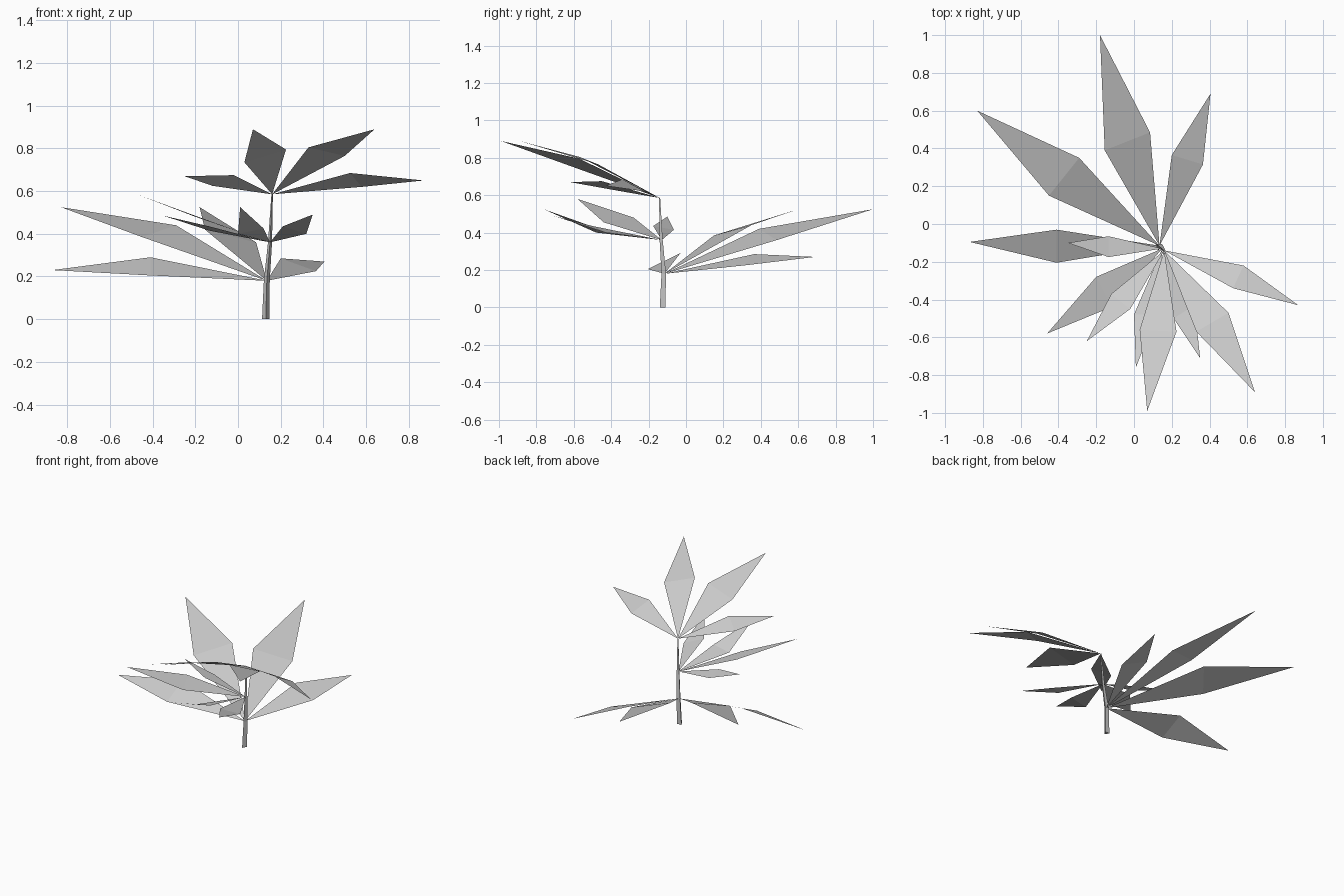
import bpy
import bmesh
import math
from mathutils import Vector

cube = bpy.data.objects.get("Cube")
if cube:
    bpy.data.objects.remove(cube, do_unlink=True)


def flat_material(name, colour):
    material = bpy.data.materials.new(name)
    material.use_nodes = True
    material.diffuse_color = colour
    shader = material.node_tree.nodes["Principled BSDF"]
    shader.inputs["Base Color"].default_value = colour
    shader.inputs["Roughness"].default_value = 0.8
    return material


plant_grey = flat_material("plant grey", (0.6, 0.6, 0.6, 1))


def finish_object(name, mesh_builder):
    """Turn a bmesh into a flat shaded object in the scene."""
    mesh = bpy.data.meshes.new(name)
    mesh_builder.to_mesh(mesh)
    mesh_builder.free()
    mesh.materials.append(plant_grey)
    plant_part = bpy.data.objects.new(name, mesh)
    bpy.context.collection.objects.link(plant_part)
    return plant_part


def add_leaf(name, base, side_a, side_b, tip):
    """Kite shaped blade, creased across its widest line, facing up."""
    builder = bmesh.new()
    root, first, second, end = [builder.verts.new(p) for p in (base, side_a, side_b, tip)]
    for corners in ((root, first, second), (first, end, second)):
        face = builder.faces.new(corners)
        face.normal_update()
        if face.normal.z < 0:
            face.normal_flip()
    return finish_object(name, builder)


def add_stem(name, rings, sides=3):
    """Tapered stem lofted through rings of (centre, radius)."""
    builder = bmesh.new()
    loops = []
    for centre, radius in rings:
        loop = []
        for i in range(sides):
            angle = math.tau * i / sides - math.pi / 2
            offset = Vector((math.cos(angle), math.sin(angle), 0)) * radius
            loop.append(builder.verts.new(Vector(centre) + offset))
        loops.append(loop)
    for lower, upper in zip(loops, loops[1:]):
        for i in range(sides):
            j = (i + 1) % sides
            builder.faces.new((lower[i], lower[j], upper[j], upper[i]))
    builder.faces.new(list(reversed(loops[0])))
    builder.faces.new(loops[-1])
    return finish_object(name, builder)


# Joints where the stem carries its three leaf fans
foot = (.13, -.12, 0)
low_joint = (.135, -.115, .18)
middle_joint = (.15, -.13, .36)
top_joint = (.16, -.14, .585)

add_stem("stem", [(foot, .02), (low_joint, .016), (middle_joint, .011), (top_joint, .004)])

# Each leaf: one side corner, the other side corner, the tip
lower_fan = {
    "back_right": ((-.29, .35, .44), (-.45, .15, .385), (-.83, .6, .525)),
    "right": ((-.41, -.03, .29), (-.41, -.205, .205), (-.87, -.095, .23)),
    "back": ((-.155, .39, .42), (.085, .485, .36), (-.18, 1, .525)),
    "back_left": ((.2, .365, .285), (.365, .315, .225), (.405, .69, .27)),
}
middle_fan = {
    "right": ((-.135, -.065, .415), (-.135, -.175, .435), (-.35, -.1, .485)),
    "front_right": ((-.2, -.28, .48), (-.12, -.44, .455), (-.46, -.58, .58)),
    "front": ((0, -.48, .4), (.12, -.48, .425), (.01, -.76, .525)),
    "front_left": ((.21, -.5, .435), (.32, -.43, .4), (.35, -.71, .49)),
}
top_fan = {
    "front_right": ((-.12, -.37, .625), (-.02, -.45, .675), (-.25, -.62, .67)),
    "front": ((.03, -.56, .735), (.225, -.57, .795), (.07, -.99, .89)),
    "front_left": ((.33, -.57, .805), (.5, -.47, .765), (.64, -.89, .89)),
    "left": ((.58, -.22, .62), (.525, -.34, .685), (.87, -.43, .65)),
}

for tier, joint, fan in (
    ("lower", low_joint, lower_fan),
    ("middle", middle_joint, middle_fan),
    ("top", top_joint, top_fan),
):
    for place, corners in fan.items():
        add_leaf(f"{tier}_leaf_{place}", joint, *corners)
